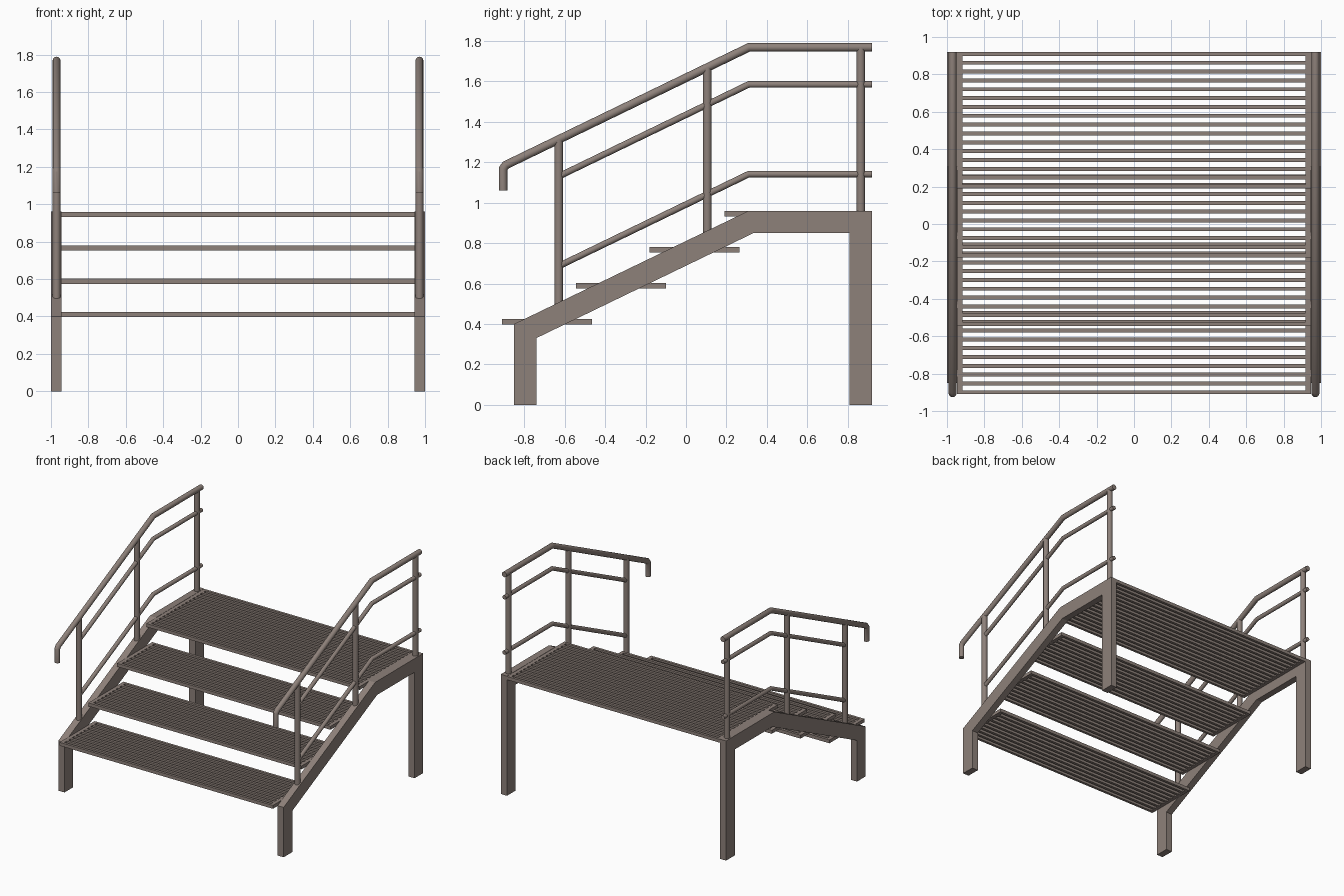
import bpy, bmesh, math
from mathutils import Vector

if "Cube" in bpy.data.objects:
    bpy.data.objects.remove(bpy.data.objects["Cube"])

metal = bpy.data.materials.new("painted_metal")
metal.diffuse_color = (0.27, 0.22, 0.195, 1)
metal.use_nodes = True
metal.node_tree.nodes["Principled BSDF"].inputs["Base Color"].default_value = metal.diffuse_color


def finish(bm, name, smooth=False):
    bmesh.ops.recalc_face_normals(bm, faces=bm.faces[:])
    mesh = bpy.data.meshes.new(name)
    bm.to_mesh(mesh)
    bm.free()
    mesh.materials.append(metal)
    ob = bpy.data.objects.new(name, mesh)
    bpy.context.collection.objects.link(ob)
    if smooth:
        bpy.ops.object.select_all(action='DESELECT')
        ob.select_set(True)
        bpy.context.view_layer.objects.active = ob
        bpy.ops.object.shade_smooth_by_angle(angle=math.radians(35))
    return ob


def add_box(bm, x0, x1, y0, y1, z0, z1):
    vs = bmesh.ops.create_cube(bm, size=1)["verts"]
    for v in vs:
        v.co = ((x0 + x1) / 2 + v.co.x * (x1 - x0),
                (y0 + y1) / 2 + v.co.y * (y1 - y0),
                (z0 + z1) / 2 + v.co.z * (z1 - z0))


def tube(name, x, path, r, sides=16):
    """Mitred round tube along a (y, z) path at constant x."""
    bm = bmesh.new()
    pts = [Vector(p) for p in path]
    dirs = [(b - a).normalized() for a, b in zip(pts, pts[1:])]
    rings = []
    for i, p in enumerate(pts):
        a, b = dirs[max(i - 1, 0)], dirs[min(i, len(dirs) - 1)]
        t = (a + b).normalized()
        m = Vector((-t.y, t.x)) * (r / t.dot(a))
        ring = []
        for k in range(sides):
            ang = 2 * math.pi * k / sides
            q = p + m * math.sin(ang)
            ring.append(bm.verts.new((x + r * math.cos(ang), q.x, q.y)))
        rings.append(ring)
    for A, B in zip(rings, rings[1:]):
        for k in range(sides):
            n = (k + 1) % sides
            bm.faces.new((A[k], A[n], B[n], B[k]))
    bm.faces.new(rings[0])
    bm.faces.new(rings[-1])
    return finish(bm, name, True)


# Side frame: legs, sloped stringer and platform beam in one profile
FRAME = [(-0.85, 0), (-0.74, 0), (-0.74, 0.33), (0.335, 0.85), (0.81, 0.85),
         (0.81, 0), (0.92, 0), (0.92, 0.96), (0.31, 0.96), (-0.85, 0.40)]


def side_frame(name, x0, x1):
    bm = bmesh.new()
    face = bm.faces.new([bm.verts.new((x0, y, z)) for y, z in FRAME])
    ext = bmesh.ops.extrude_face_region(bm, geom=[face])["geom"]
    bmesh.ops.translate(bm, vec=(x1 - x0, 0, 0),
                        verts=[v for v in ext if isinstance(v, bmesh.types.BMVert)])
    finish(bm, name)


# Grating of slats with an end bar on each side
def grating(name, y0, y1, z1, count, w=0.021, t=0.027):
    bm = bmesh.new()
    step = (y1 - y0 - w) / (count - 1)
    for i in range(count):
        y = y0 + i * step
        add_box(bm, -0.917, 0.917, y, y + w, z1 - t, z1)
    for s in (-1, 1):
        a, b = sorted((s * 0.917, s * 0.947))
        add_box(bm, a, b, y0, y1, z1 - t, z1)
    finish(bm, name)


grating("lower_tread", -0.91, -0.465, 0.425, 10)
grating("middle_tread", -0.545, -0.10, 0.602, 10)
grating("upper_tread", -0.18, 0.265, 0.78, 10)
grating("platform_grating", 0.19, 0.92, 0.958, 16)

# Both sides: frame, posts, handrail and two guard rails
for side, s in (("left", -1), ("right", 1)):
    side_frame(side + "_frame", s * 0.945, s * 1.0)
    x = s * 0.97
    for label, y, z0, z1 in (("front", -0.63, 0.48, 1.313),
                             ("middle", 0.105, 0.83, 1.669),
                             ("back", 0.865, 0.94, 1.768)):
        tube(f"{side}_{label}_post", x, [(y, z0), (y, z1)], 0.0215)
    tube(side + "_handrail", x,
         [(-0.905, 1.06), (-0.905, 1.168), (-0.892, 1.186), (0.31, 1.768), (0.92, 1.768)], 0.021)
    for label, z in (("upper", 1.585), ("lower", 1.141)):
        tube(f"{side}_{label}_guard_rail", x,
             [(-0.63, z - 0.94 * 0.484), (0.31, z), (0.92, z)], 0.016)
